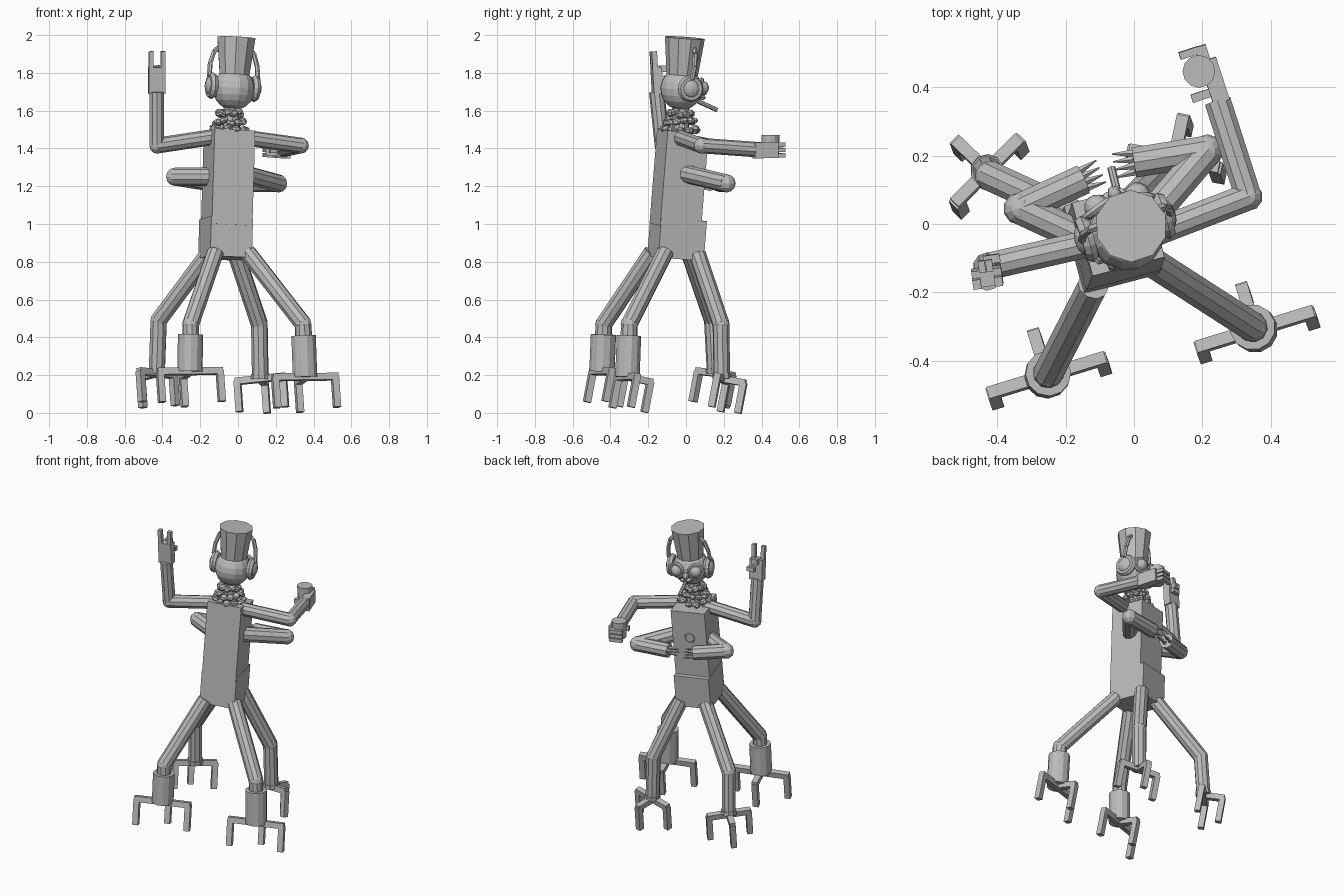
import bpy, bmesh, math, random
from mathutils import Vector, Matrix

cube = bpy.data.objects.get("Cube")
if cube:
    bpy.data.objects.remove(cube)
random.seed(4)

grey = bpy.data.materials.new("plain_grey")
grey.use_nodes = True
grey.diffuse_color = (0.5, 0.5, 0.5, 1)
grey.node_tree.nodes["Principled BSDF"].inputs["Base Color"].default_value = (0.5, 0.5, 0.5, 1)


def finish(name, bm):
    mesh = bpy.data.meshes.new(name)
    bm.to_mesh(mesh)
    bm.free()
    mesh.materials.append(grey)
    ob = bpy.data.objects.new(name, mesh)
    bpy.context.collection.objects.link(ob)
    return ob


def basis(origin, yaw, up=(0, 0, 1)):
    """Frame turned by yaw degrees whose z axis follows up."""
    z = Vector(up).normalized()
    a = math.radians(yaw)
    x = Vector((math.cos(a), math.sin(a), 0))
    x = (x - z * x.dot(z)).normalized()
    m = Matrix((x, z.cross(x), z)).transposed().to_4x4()
    return Matrix.Translation(origin) @ m


def box(name, frame, centre, size):
    bm = bmesh.new()
    m = frame @ Matrix.Translation(centre) @ Matrix.Diagonal((*size, 1))
    bmesh.ops.create_cube(bm, size=1, matrix=m)
    return finish(name, bm)


def tube(name, a, b, r1, r2=None, sides=10):
    a, b = Vector(a), Vector(b)
    d = b - a
    m = Matrix.Translation((a + b) / 2) @ d.to_track_quat('Z', 'Y').to_matrix().to_4x4()
    bm = bmesh.new()
    bmesh.ops.create_cone(bm, cap_ends=True, segments=sides, radius1=r1,
                          radius2=r1 if r2 is None else r2, depth=d.length, matrix=m)
    return finish(name, bm)


def ball(name, frame, centre, size, u=12, v=8):
    bm = bmesh.new()
    m = frame @ Matrix.Translation(centre) @ Matrix.Diagonal((*size, 1))
    bmesh.ops.create_uvsphere(bm, u_segments=u, v_segments=v, radius=1, matrix=m)
    return finish(name, bm)


def ring(name, frame, centre, axis, major, minor):
    bm = bmesh.new()
    m = frame @ Matrix.Translation(centre) @ Vector(axis).to_track_quat('Z', 'Y').to_matrix().to_4x4()
    n, k = 16, 6
    rows = []
    for i in range(n):
        t = math.tau * i / n
        row = []
        for j in range(k):
            s = math.tau * j / k
            r = major + minor * math.cos(s)
            row.append(bm.verts.new(m @ Vector((r * math.cos(t), r * math.sin(t), minor * math.sin(s)))))
        rows.append(row)
    for i in range(n):
        for j in range(k):
            p, q = rows[i], rows[(i + 1) % n]
            bm.faces.new((p[j], q[j], q[(j + 1) % k], p[(j + 1) % k]))
    return finish(name, bm)


def limb(name, a, b, c, r):
    """Two cylinders with a ball at the joint."""
    tube(name + "_upper", a, b, r)
    tube(name + "_lower", b, c, r * 0.97)
    ball(name + "_joint", Matrix.Translation(b), (0, 0, 0), (r, r, r), 10, 6)


# Torso, hip block and shoulder slab
trunk = basis((-0.065, -0.07, 0.82), 15, (0.03, 0.08, 1))
box("torso", trunk, (0, 0, 0.41), (0.222, 0.225, 0.48))
box("waist", trunk, (0, 0, 0.16), (0.218, 0.22, 0.2))
box("hip_block", trunk, (0, 0.015, 0.105), (0.228, 0.25, 0.21))
box("shoulder_slab", trunk, (0, -0.055, 0.645), (0.218, 0.115, 0.06))
ring("chest_badge", trunk, (0, 0.112, 0.47), (0, 1, 0), 0.03, 0.005)

# Legs with three-pronged feet
FOOT_UP = (-0.07, 0.19, 1)


def foot(name, ankle, yaw, side, front):
    f = basis(ankle, yaw, FOOT_UP)
    w = 0.036
    box(name + "_bar", f, (0, 0, 0), (side * 2, w, w))
    box(name + "_front_bar", f, (0, front / 2, 0), (w, front, w))
    for i, (x, y) in enumerate(((-side, 0), (side, 0), (0, front))):
        box(f"{name}_prong_{i}", f, (x * 0.92, y * 0.92, -0.082), (w, w, 0.165))


legs = {
    "back_left_leg": ((0.05, -0.11, 0.85), (0.345, -0.3, 0.47), (0.355, -0.31, 0.19), 17, True),
    "back_right_leg": ((-0.12, -0.18, 0.85), (-0.25, -0.435, 0.47), (-0.255, -0.445, 0.22), 17, True),
    "front_right_leg": ((-0.16, 0.02, 0.84), (-0.42, 0.14, 0.49), (-0.43, 0.155, 0.21), 46, False),
    "front_left_leg": ((-0.01, 0.06, 0.84), (0.113, 0.185, 0.47), (0.118, 0.19, 0.18), -12, False),
}
for name, (hip, knee, ankle, yaw, cuffed) in legs.items():
    limb(name, hip, knee, ankle, 0.046)
    top = Vector(ankle).lerp(Vector(knee), 0.78)
    if cuffed:
        tube(name + "_cuff", ankle, top, 0.067, sides=12)
    else:
        tube(name + "_anklet", ankle, Vector(ankle).lerp(top, 0.12), 0.05)
    foot(name + "_foot", ankle, yaw, 0.18 if cuffed else 0.135, 0.14 if cuffed else 0.13)

# Raised upper right arm with two fingers up
limb("raised_arm", (-0.1, -0.05, 1.465), (-0.43, -0.125, 1.415), (-0.43, -0.155, 1.7), 0.042)
hand = basis((-0.43, -0.15, 1.69), 8, (0, -0.06, 1))
box("raised_palm", hand, (0, 0, 0.07), (0.088, 0.05, 0.14))
for s in (-1, 1):
    box("raised_finger", hand, (s * 0.032, -0.01, 0.175), (0.024, 0.028, 0.1))
    box("curled_finger", hand, (s * 0.011, 0.035, 0.13), (0.02, 0.035, 0.035))
box("raised_thumb", hand, (0.02, 0.05, 0.08), (0.05, 0.025, 0.028))

# Upper left arm holding a cup
limb("holding_arm", (0.05, -0.03, 1.455), (0.335, 0.08, 1.415), (0.245, 0.36, 1.395), 0.042)
grip = basis((0.245, 0.36, 1.39), 18, (0.02, -0.02, 1))
box("holding_palm", grip, (0.01, 0.06, 0), (0.05, 0.13, 0.085))
for i in range(3):
    box("holding_finger", grip, (0, 0.135, -0.03 + i * 0.028), (0.035, 0.07, 0.022))
    box("finger_tip", grip, (-0.035, 0.16, -0.03 + i * 0.028), (0.06, 0.022, 0.022))
box("holding_thumb", grip, (-0.035, 0.03, 0), (0.07, 0.025, 0.03))
tube("cup", (0.19, 0.447, 1.36), (0.19, 0.447, 1.47), 0.044, 0.048, 12)

# Lower arms folded in front, ending in spiked fingers
folded = {
    "lower_right_arm": ((-0.13, -0.05, 1.25), (-0.335, 0.045, 1.25), (-0.15, 0.13, 1.22)),
    "lower_left_arm": ((0.03, 0.0, 1.265), (0.215, 0.215, 1.215), (0.0, 0.18, 1.215)),
}
for name, (a, b, c) in folded.items():
    limb(name, a, b, c, 0.048)
    d = (Vector(c) - Vector(b)).normalized()
    side = Vector((-d.y, d.x, 0))
    for i in range(4):
        off = side * (i - 1.5) * 0.018 + Vector((0, 0, 0.012 * (-1) ** i))
        start = Vector(c) + off
        tube(f"{name}_spike_{i}", start, start + d * 0.06 + off * 0.3, 0.012, 0.002, 5)

# Neck and ruffled collar
tube("neck", (-0.04, -0.03, 1.45), (-0.03, -0.025, 1.66), 0.045)
for layer, (radius, z) in enumerate(((0.085, 1.5), (0.07, 1.54), (0.055, 1.585))):
    for i in range(11):
        t = math.tau * (i + layer / 2) / 11
        f = basis((-0.045 + radius * math.cos(t), -0.03 + radius * math.sin(t),
                   z + random.uniform(-0.01, 0.01)), math.degrees(t),
                  (random.uniform(-0.5, 0.5), random.uniform(-0.5, 0.5), 1))
        ball("collar_ruffle", f, (0, 0, 0), (0.026, 0.026, 0.018), 6, 4)

# Head and tall hat
head = basis((-0.022, -0.025, 1.715), 17, (0.05, 0.07, 1))
ball("head", head, (0, 0, 0), (0.112, 0.112, 0.112), 14, 10)
tube("hat", head @ Vector((0, 0, 0.075)), head @ Vector((0, 0, 0.272)), 0.083, 0.106, 10)

# Headphones, goggles and headband
for s in (-1, 1):
    ring("ear_cushion", head, (s * 0.118, 0.015, 0.01), (1, 0, 0), 0.05, 0.021)
    ball("ear_cup", head, (s * 0.128, 0.015, 0.01), (0.026, 0.047, 0.047), 12, 8)
    ball("eye", head, (s * 0.062, 0.095, 0.015), (0.038, 0.038, 0.038), 12, 8)
    ring("eye_rim", head, (s * 0.062, 0.09, 0.015), (s * 0.35, 1, 0), 0.043, 0.012)
    band = [(0.135, 0.015, 0.06), (0.13, 0.025, 0.13), (0.11, 0.03, 0.195), (0.07, 0.03, 0.23)]
    pts = [head @ Vector((s * x, y, z)) for x, y, z in band]
    for p, q in zip(pts, pts[1:]):
        tube("headband", p, q, 0.013, sides=6)

# Nose and the stick in the mouth
ball("nose", head, (0, 0.12, -0.01), (0.02, 0.025, 0.02), 8, 6)
for s in (-1, 1):
    ball("nostril", head, (s * 0.018, 0.115, -0.038), (0.02, 0.018, 0.013), 8, 6)
tube("mouth_stick", head @ Vector((0.01, 0.08, -0.055)), head @ Vector((0.02, 0.2, -0.1)), 0.012, sides=8)
